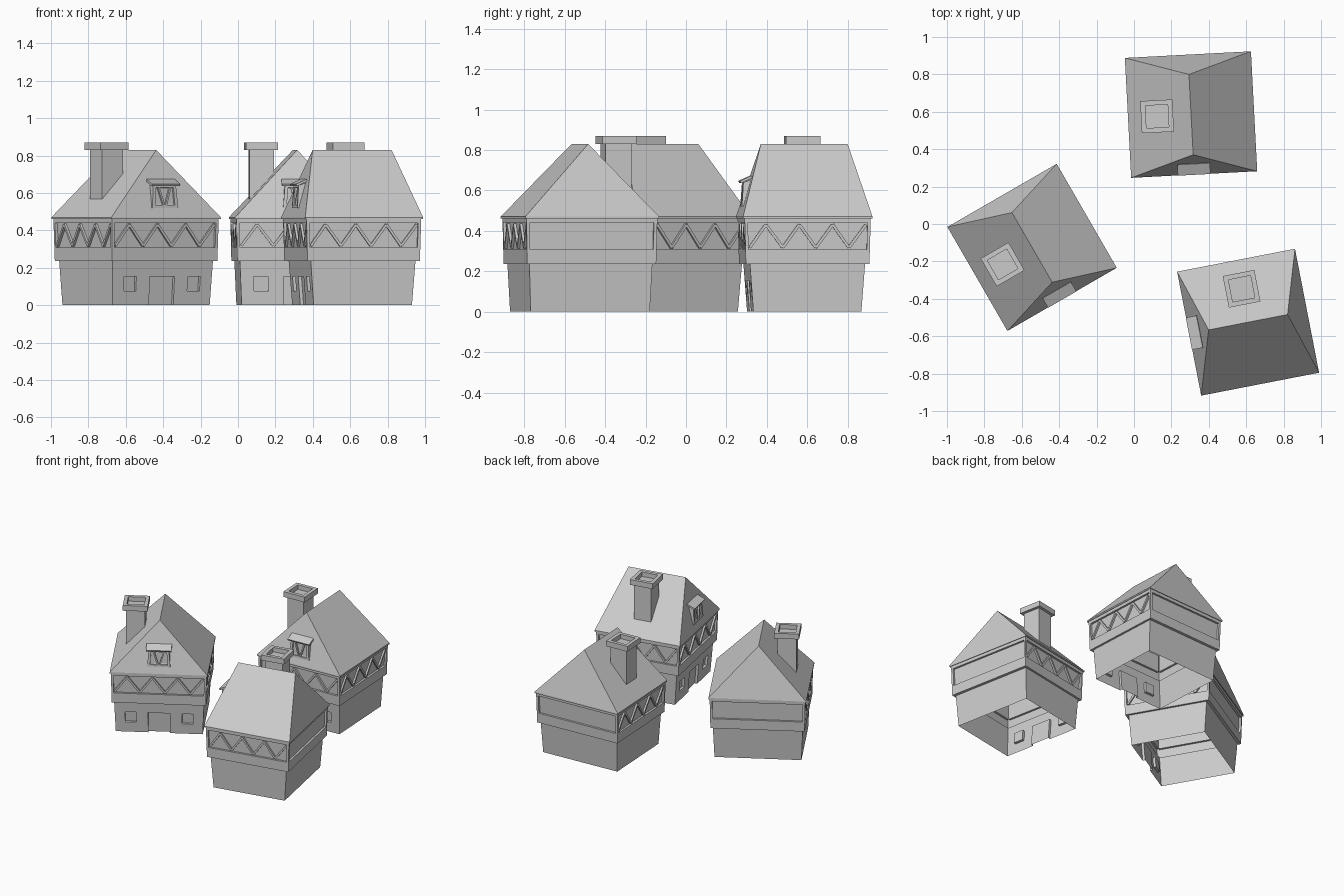
import bpy, bmesh
from mathutils import Vector, Matrix

if "Cube" in bpy.data.objects:
    bpy.data.objects.remove(bpy.data.objects["Cube"])

# house placements: x, y, turn in degrees
HOUSES = [(-0.545, -0.125, 30), (0.305, 0.585, 3), (0.61, -0.525, -79)]


def ring(w, d, z):
    return [Vector((sx * w / 2, sy * d / 2, z)) for sx, sy in ((-1, -1), (1, -1), (1, 1), (-1, 1))]


def face(bm, pts):
    bm.faces.new([bm.verts.new(p) for p in pts])


def sheet(lo, hi, i):
    """Mapping (u, v) on wall i between two rings, plus the outward normal."""
    a, b, c, d = lo[i], lo[(i + 1) % 4], hi[(i + 1) % 4], hi[i]
    n = (b - a).cross(d - a).normalized()
    return lambda u, v, k=0: a.lerp(b, u).lerp(d.lerp(c, u), v) - n * k, n


def wall(bm, lo, hi, i, us=(0, 1), vs=(0, 1), sunk=(), depth=0.015):
    P, n = sheet(lo, hi, i)
    for x in range(len(us) - 1):
        for y in range(len(vs) - 1):
            q = [(us[x], vs[y]), (us[x + 1], vs[y]), (us[x + 1], vs[y + 1]), (us[x], vs[y + 1])]
            k = depth if (x, y) in sunk else 0
            face(bm, [P(*p, k) for p in q])
            for j in range(4 if k else 0):
                nx, ny = ((x, y - 1), (x + 1, y), (x, y + 1), (x - 1, y))[j]
                if ny < 0 or (nx, ny) in sunk:
                    continue
                p, r = q[j], q[(j + 1) % 4]
                face(bm, [P(*p), P(*r), P(*r, k), P(*p, k)])


def beam(bm, p, q, n, w, t):
    d = q - p
    x = d.normalized()
    y = n.cross(x).normalized()
    m = Matrix((x, y, x.cross(y))).transposed().to_4x4()
    m.translation = (p + q) / 2
    bmesh.ops.create_cube(bm, size=1, matrix=m @ Matrix.Diagonal((d.length, w, t, 1)))


def box(bm, c, s):
    bmesh.ops.create_cube(bm, size=1, matrix=Matrix.Translation(c) @ Matrix.Diagonal((*s, 1)))


def place(name, bm):
    bmesh.ops.remove_doubles(bm, verts=bm.verts, dist=0.0001)
    me = bpy.data.meshes.new(name)
    bm.to_mesh(me)
    bm.free()
    for x, y, turn in HOUSES:
        ob = bpy.data.objects.new(name, me)
        ob.matrix_world = Matrix.Translation((x, y, 0)) @ Matrix.Rotation(turn * 3.14159265 / 180, 4, 'Z')
        bpy.context.collection.objects.link(ob)


# ground storey, open underneath, door and windows in front
g0, g1 = ring(0.60, 0.535, 0), ring(0.62, 0.57, 0.235)
bm = bmesh.new()
us = [0.5 + x / 0.6 for x in (-0.3, -0.231, -0.156, -0.075, 0.075, 0.156, 0.231, 0.3)]
wall(bm, g0, g1, 0, us, (0, 0.32, 0.655, 1), {(1, 1), (5, 1), (3, 0), (3, 1)}, 0.018)
for i in (1, 2, 3):
    wall(bm, g0, g1, i)
place("ground_storey", bm)

# overhanging upper storey with a sunk panel on every side
u0, u1 = ring(0.65, 0.612, 0.235), ring(0.66, 0.625, 0.463)
bm = bmesh.new()
for i in range(4):
    face(bm, [g1[i], g1[(i + 1) % 4], u0[(i + 1) % 4], u0[i]])
    wall(bm, u0, u1, i, (0, 0.025, 0.975, 1), (0, 0.32, 0.90, 1), {(1, 1)})
place("upper_storey", bm)

# zigzag timber braces on front and both sides
bm = bmesh.new()
for i in (0, 1, 3):
    P, n = sheet(u0, u1, i)
    pts = [P(0.035 + 0.93 * k / 7, 0.86 if k % 2 else 0.36, 0.008) for k in range(8)]
    for p, q in zip(pts, pts[1:]):
        beam(bm, p, q, n, 0.014, 0.013)
place("timber_braces", bm)

# hipped roof with thin eaves
e0, e1 = ring(0.675, 0.642, 0.46), ring(0.675, 0.642, 0.47)
rf, rb = Vector((0, -0.215, 0.83)), Vector((0, 0.215, 0.83))
bm = bmesh.new()
for i in range(4):
    j = (i + 1) % 4
    face(bm, [u1[i], u1[j], e0[j], e0[i]])
    face(bm, [e0[i], e0[j], e1[j], e1[i]])
face(bm, [e1[0], e1[1], rf])
face(bm, [e1[1], e1[2], rb, rf])
face(bm, [e1[2], e1[3], rb])
face(bm, [e1[3], e1[0], rf, rb])
place("roof", bm)

# chimney: shaft and hollow cap
bm = bmesh.new()
cx = -0.182
box(bm, (cx, 0, 0.69), (0.13, 0.13, 0.29))
outer0, outer1, inner1, inner0 = (
    [p + Vector((cx, 0, 0)) for p in ring(s, s, z)]
    for s, z in ((0.172, 0.83), (0.172, 0.87), (0.12, 0.87), (0.12, 0.836)))
face(bm, outer0[::-1])
for a, b in ((outer0, outer1), (outer1, inner1), (inner1, inner0)):
    for i in range(4):
        j = (i + 1) % 4
        face(bm, [a[i], a[j], b[j], b[i]])
face(bm, inner0)
place("chimney", bm)

# dormer: leaning box with sunk window, bars and tilted cap
d0 = [Vector(p) for p in ((-0.08, -0.313, 0.52), (0.08, -0.313, 0.52), (0.08, -0.28, 0.52), (-0.08, -0.28, 0.52))]
d1 = [Vector(p) for p in ((-0.07, -0.305, 0.64), (0.07, -0.305, 0.64), (0.07, -0.25, 0.66), (-0.07, -0.25, 0.66))]
bm = bmesh.new()
wall(bm, d0, d1, 0, (0, 0.12, 0.88, 1), (0, 0.12, 0.9, 1), {(1, 1)}, 0.012)
for i in (1, 3):
    wall(bm, d0, d1, i)
face(bm, d1)
P, n = sheet(d0, d1, 0)
for s in (-1, 1):
    beam(bm, P(0.5 + 0.04 * s, 0.12, 0.006), P(0.5 + 0.25 * s, 0.9, 0.006), n, 0.01, 0.012)
beam(bm, Vector((0, -0.32, 0.642)), Vector((0, -0.262, 0.668)), Vector((0, -0.4, 0.9)), 0.175, 0.012)
place("dormer", bm)
